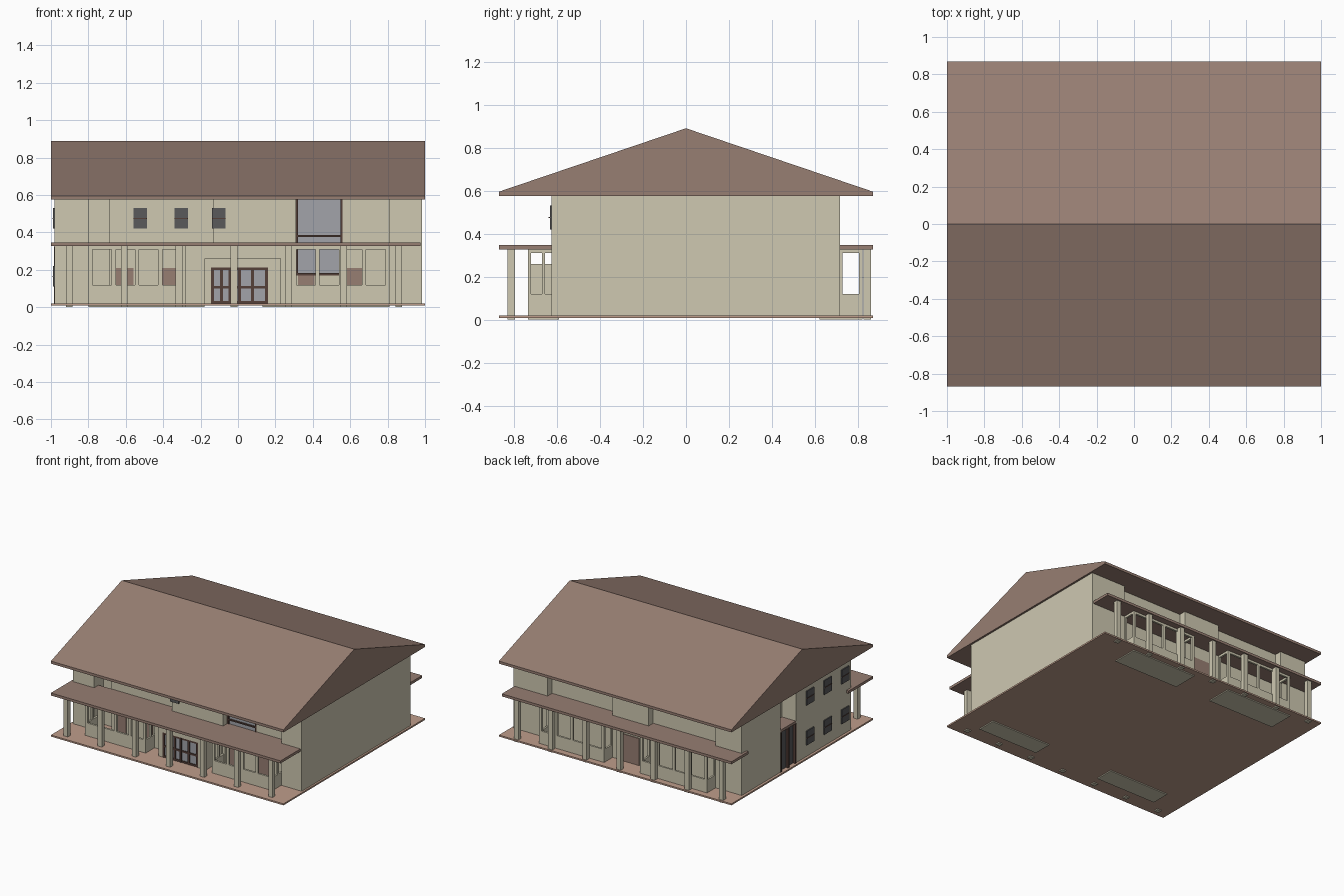
import bpy, bmesh

if "Cube" in bpy.data.objects:
    bpy.data.objects.remove(bpy.data.objects["Cube"])

def mat(name, r, g, b):
    m = bpy.data.materials.new(name)
    m.diffuse_color = (r, g, b, 1)
    m.use_nodes = True
    m.node_tree.nodes["Principled BSDF"].inputs["Base Color"].default_value = m.diffuse_color
    return m

CREAM = mat("cream", .62, .58, .44)
ROOF = mat("roof_brown", .31, .21, .17)
SLAB = mat("terrace_tan", .52, .34, .26)
FRAME = mat("frame_brown", .09, .05, .04)
GLASS = mat("glass_grey", .36, .37, .40)
DARK = mat("window_grey", .10, .10, .105)

def boxes(name, items, material):
    """One object from (x0, x1, y0, y1, z0, z1) boxes."""
    bm = bmesh.new()
    for x0, x1, y0, y1, z0, z1 in items:
        r = bmesh.ops.create_cube(bm, size=1)
        for v in r["verts"]:
            v.co = ((x0 + x1) / 2 + v.co.x * (x1 - x0),
                    (y0 + y1) / 2 + v.co.y * (y1 - y0),
                    (z0 + z1) / 2 + v.co.z * (z1 - z0))
    me = bpy.data.meshes.new(name)
    bm.to_mesh(me)
    bm.free()
    me.materials.append(material)
    ob = bpy.data.objects.new(name, me)
    bpy.context.collection.objects.link(ob)
    return ob

def roof(name):
    """Gable profile in the yz plane, extruded along x."""
    prof = [(-.87, .575), (.87, .575), (.87, .595), (0, .89), (-.87, .595)]
    bm = bmesh.new()
    f = bm.faces.new([bm.verts.new((-1, y, z)) for y, z in prof])
    r = bmesh.ops.extrude_face_region(bm, geom=[f])
    bmesh.ops.translate(bm, vec=(2, 0, 0),
                        verts=[v for v in r["geom"] if isinstance(v, bmesh.types.BMVert)])
    bmesh.ops.recalc_face_normals(bm, faces=bm.faces)
    me = bpy.data.meshes.new(name)
    bm.to_mesh(me)
    bm.free()
    me.materials.append(ROOF)
    bpy.context.collection.objects.link(bpy.data.objects.new(name, me))

def bay(name, x0, x1, yo, yi):
    """Open bay: low parapet, head beam and mullions; yo is the outer plane."""
    s = 1 if yi > yo else -1
    def b(xa, xb, ya, yb, za, zb):
        return (xa, xb, min(ya, yb), max(ya, yb), za, zb)
    t, parts = .015, [b(x0, x1, yo, yi, 0, .022)]
    for za, zb in ((.022, .12), (.31, .328)):
        parts += [b(x0, x1, yo, yo + s * t, za, zb),
                  b(x0, x0 + t, yo + s * t, yi, za, zb),
                  b(x1 - t, x1, yo + s * t, yi, za, zb)]
    for i in range(5):
        w = .022
        xa = x0 + (x1 - x0 - w) * i / 4
        parts.append(b(xa, xa + w, yo, yo + s * t, .12, .31))
    ym = yo + s * abs(yi - yo) * .5
    for xa in (x0, x1 - t):
        parts.append(b(xa, xa + t, ym - .008, ym + .008, .12, .31))
    boxes(name, parts, CREAM)

def window_y(name, x0, x1, y, z0, z1, d=.012):
    """Small two-pane window in a front wall."""
    zm = (z0 + z1) / 2
    boxes(name + "_pane", [(x0, x1, y - d / 2, y + d / 2, z0, z1)], DARK)
    boxes(name + "_rail", [(x0, x1, y - d, y + d, zm - .003, zm + .003)], FRAME)

# Roofs and terrace
roof("main_roof")
boxes("front_porch_roof", [(-1, .975, -.87, -.57, .327, .347)], ROOF)
boxes("back_porch_roof", [(-1, .975, .66, .87, .327, .347)], ROOF)
boxes("terrace_slab", [(-1, 1, -.87, .87, .008, .02)], SLAB)

# Porch posts
PX = [-.902 + .2935 * i for i in range(7)]
for side, y in (("front", -.812), ("back", .842)):
    boxes(side + "_posts", [(x - .018, x + .018, y - .017, y + .017, 0, .33) for x in PX], CREAM)

# Side walls, the left one with a recessed entrance
T, Z0, Z1 = .02, .018, .576
boxes("right_wall", [(.985 - T, .985, -.625, .715, Z0, Z1)], CREAM)
boxes("left_wall", [(-.98, -.96, -.625, .05, Z0, Z1), (-.98, -.96, .24, .715, Z0, Z1),
                    (-.96, -.84, .03, .05, Z0, Z1), (-.96, -.84, .24, .26, Z0, Z1),
                    (-.86, -.84, .05, .24, Z0, Z1)], CREAM)
boxes("side_landing", [(-.98, -.86, .05, .24, .325, .345)], ROOF)
boxes("side_door", [(-.965, -.95, .05, .24, .02, .325)], DARK)
boxes("side_door_frame", [(-.985, -.945, y, y + .014, .02, .325) for y in (.05, .138, .226)], FRAME)

# Front walls: end pieces, centre piece, shallow recesses behind the bays
boxes("front_wall", [(-.96, -.80, -.625, -.605, Z0, Z1), (.81, .965, -.625, -.605, Z0, Z1),
                     (-.28, .29, -.625, -.605, Z0, .33), (-.13, .31, -.625, -.605, .33, Z1),
                     (-.82, -.80, -.605, -.49, Z0, Z1), (.81, .83, -.605, -.55, Z0, Z1),
                     (-.13, -.11, -.605, -.55, .33, Z1), (.29, .31, -.605, -.55, Z0, Z1)], CREAM)
boxes("front_recess_wall", [(-.69, -.11, -.57, -.55, Z0, Z1), (.56, .83, -.57, -.55, Z0, Z1),
                            (.29, .56, -.57, -.55, Z0, .17), (-.82, -.69, -.51, -.49, Z0, Z1),
                            (-.69, -.67, -.55, -.49, Z0, Z1)], CREAM)
boxes("tall_window_glass", [(.31, .56, -.565, -.555, .17, Z1)], GLASS)
boxes("tall_window_frame", [(.31, .322, -.575, -.55, .17, Z1), (.548, .56, -.575, -.55, .17, Z1),
                            (.322, .548, -.575, -.55, .17, .182), (.322, .548, -.575, -.55, .375, .385)], FRAME)
boxes("front_low_panels", [(-.66, -.56, -.578, -.57, .02, .21), (-.41, -.33, -.578, -.57, .02, .21),
                           (.32, .41, -.578, -.57, .02, .17), (.58, .67, -.578, -.57, .02, .21)], ROOF)
for i, (x, y) in enumerate(((-.56, -.572), (-.34, -.572), (-.14, -.627))):
    window_y("upper_window_%d" % i, x, x + .073, y, .42, .53)

# Left side windows, two rows of three
boxes("left_windows", [(-.988, -.975, y - .045, y + .045, z, z + .11)
                       for y in (-.12, -.335, -.55) for z in (.11, .42)], DARK)
boxes("left_window_rails", [(-.991, -.975, y - .045, y + .045, z + .052, z + .058)
                            for y in (-.12, -.335, -.55) for z in (.11, .42)], FRAME)

# Back walls with recesses above the bays
boxes("back_wall", [(.69, .965, .695, .715, Z0, Z1), (-.96, -.755, .695, .715, Z0, Z1),
                    (-.18, .13, .695, .715, Z0, Z1), (.13, .71, .64, .66, Z0, Z1),
                    (-.775, -.18, .64, .66, Z0, Z1)]
      + [(x, x + T, .66, .695, Z0, Z1) for x in (.69, .11, -.18, -.775)], CREAM)
boxes("back_door", [(-.10, .05, .71, .722, .02, .23)], ROOF)

# Bays
bay("front_left_bay", -.80, -.28, -.735, -.59)
bay("front_right_bay", .29, .81, -.735, -.59)
bay("back_right_bay", .13, .69, .82, .62)
bay("back_left_bay", -.755, -.18, .82, .62)

# Entrance vestibule with glazed doors
boxes("vestibule", [(-.18, -.145, -.72, -.625, Z0, .26), (.16, .23, -.72, -.625, Z0, .26),
                    (-.145, .16, -.72, -.625, .212, .26)], CREAM)
boxes("entrance_glass", [(-.145, .16, -.712, -.704, .02, .212)], GLASS)
boxes("entrance_frames", [(x, x + .016, -.72, -.70, .02, .212) for x in (-.145, -.095, -.05, 0, .07, .145)]
      + [(-.145, .16, -.718, -.702, z, z + .014) for z in (.02, .10, .198)], FRAME)
